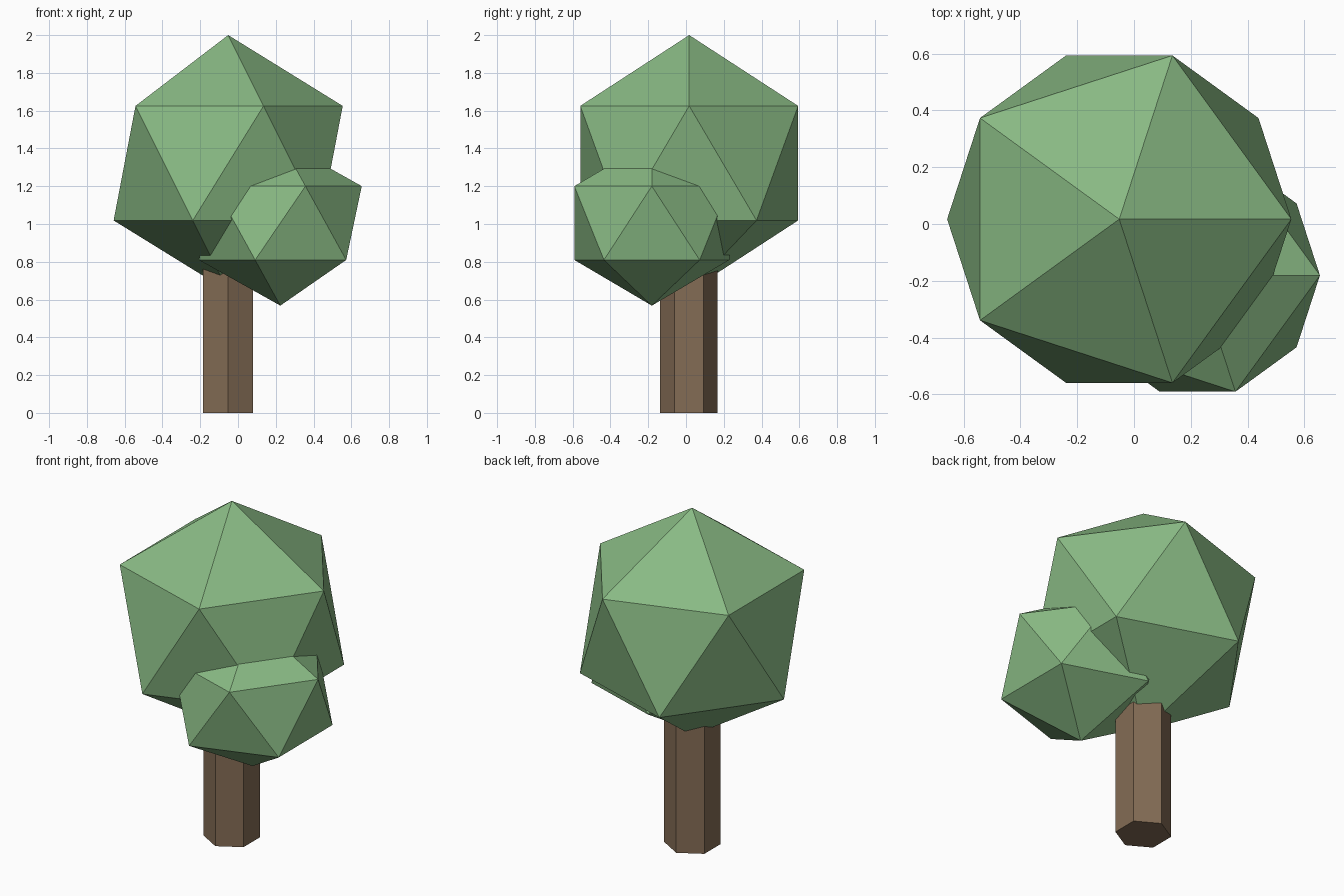
import bpy

if "Cube" in bpy.data.objects:
    bpy.data.objects.remove(bpy.data.objects["Cube"])


def material(name, rgb):
    mat = bpy.data.materials.new(name)
    mat.diffuse_color = (*rgb, 1)
    mat.use_nodes = True
    mat.node_tree.nodes["Principled BSDF"].inputs["Base Color"].default_value = mat.diffuse_color
    return mat


leaf_green = material("leaf_green", (0.25, 0.49, 0.23))
bark_brown = material("bark_brown", (0.23, 0.15, 0.09))


def foliage(name, centre, radius, height_radius):
    bpy.ops.mesh.primitive_ico_sphere_add(subdivisions=1, radius=1, location=centre)
    obj = bpy.context.object
    obj.name = name
    obj.scale = (radius, radius, height_radius)
    obj.data.materials.append(leaf_green)


# Six-sided trunk, its top hidden inside the crown
TRUNK_TOP = 0.95
bpy.ops.mesh.primitive_cylinder_add(
    vertices=6, radius=0.153, depth=TRUNK_TOP, location=(-0.053, 0.015, TRUNK_TOP / 2))
trunk = bpy.context.object
trunk.name = "trunk"
trunk.data.materials.append(bark_brown)

# Large crown and the smaller clump at its front right
foliage("large_crown", (-0.052, 0.017, 1.322), 0.678, 0.678)
foliage("small_crown", (0.224, -0.181, 1.005), 0.482, 0.437)
